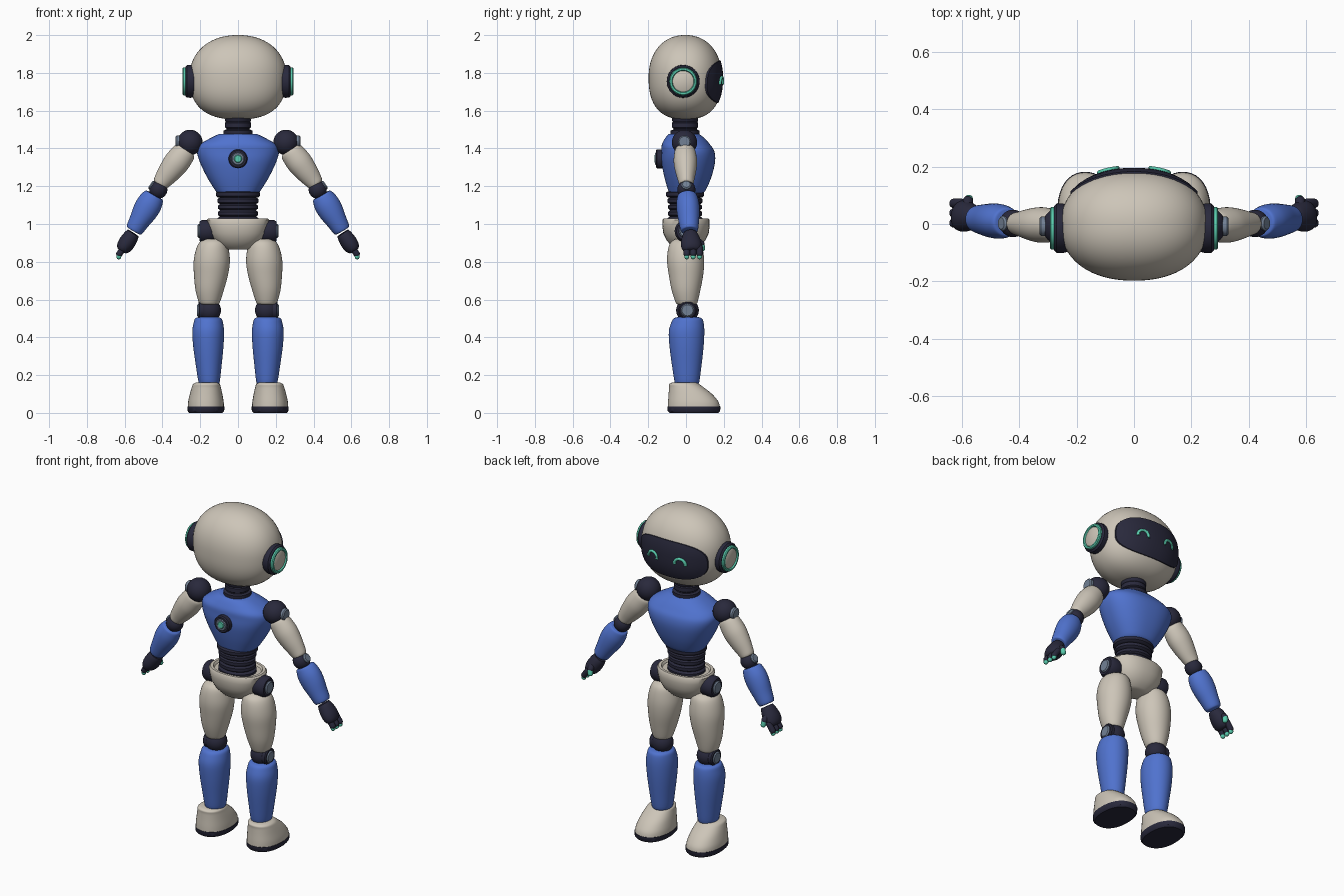
import bpy, bmesh, math
from mathutils import Vector, Matrix

cube = bpy.data.objects.get("Cube")
if cube:
    bpy.data.objects.remove(cube)


def material(name, rgb):
    m = bpy.data.materials.new(name)
    m.use_nodes = True
    m.diffuse_color = (*rgb, 1)
    m.node_tree.nodes["Principled BSDF"].inputs["Base Color"].default_value = (*rgb, 1)
    return m


LIGHT = material("warm_white", (0.61, 0.56, 0.48))
BLUE = material("blue", (0.08, 0.17, 0.62))
DARK = material("dark_navy", (0.022, 0.022, 0.045))
TEAL = material("teal", (0.10, 0.60, 0.42))
STEEL = material("steel_grey", (0.17, 0.22, 0.30))


def finish(name, bm, mat, mirror=False):
    bmesh.ops.recalc_face_normals(bm, faces=bm.faces)
    me = bpy.data.meshes.new(name)
    bm.to_mesh(me)
    bm.free()
    me.materials.append(mat)
    ob = bpy.data.objects.new(name, me)
    bpy.context.collection.objects.link(ob)
    bpy.ops.object.select_all(action='DESELECT')
    ob.select_set(True)
    bpy.context.view_layer.objects.active = ob
    bpy.ops.object.shade_smooth_by_angle(angle=math.radians(40))
    if mirror:
        ob.modifiers.new("Mirror", 'MIRROR').use_mirror_merge = False
    return ob


def refine(rows, k=4):
    """Catmull-Rom subdivision of a list of section rows."""
    out = []
    for i in range(len(rows) - 1):
        a, b, c, d = (rows[max(i - 1, 0)], rows[i], rows[i + 1], rows[min(i + 2, len(rows) - 1)])
        for j in range(k):
            t = j / k
            out.append([0.5 * (2 * q + (r - p) * t + (2 * p - 5 * q + 4 * r - s) * t * t
                               + (3 * q - p - 3 * r + s) * t ** 3) for p, q, r, s in zip(a, b, c, d)])
    return out + [rows[-1]]


def loft(name, rows, mat, origin=(0, 0, 0), axis=None, n=2.0, mirror=False, smooth=False, seg=40):
    """Skin superellipse sections; a row is (height, rx[, ry[, cx, cy]])."""
    full = []
    for r in rows:
        r = list(r)
        if len(r) == 2:
            r.append(r[1])
        full.append(r + [0] * (5 - len(r)))
    if smooth:
        full = refine(full)
    rot = Vector(axis).to_track_quat('Z', 'Y').to_matrix().to_4x4() if axis else Matrix()
    mtx = Matrix.Translation(origin) @ rot
    bm = bmesh.new()
    rings = []
    for h, rx, ry, cx, cy in full:
        ring = []
        for i in range(seg):
            a = 2 * math.pi * i / seg
            c, s = math.cos(a), math.sin(a)
            k = (abs(c) ** n + abs(s) ** n) ** (-1 / n)
            ring.append(bm.verts.new(mtx @ Vector((cx + rx * c * k, cy + ry * s * k, h))))
        rings.append(ring)
    for a, b in zip(rings, rings[1:]):
        for i in range(seg):
            j = (i + 1) % seg
            bm.faces.new((a[i], a[j], b[j], b[i]))
    bm.faces.new(rings[0])
    bm.faces.new(rings[-1])
    return finish(name, bm, mat, mirror)


def capsule(name, p0, p1, r, mat, seg=24, mirror=True):
    p0, p1 = Vector(p0), Vector(p1)
    d = p1 - p0
    angles = [math.radians(-86 + 172 * i / 15) for i in range(16)]
    rows = [(r * math.sin(a) + (d.length if a > 0 else 0), r * math.cos(a)) for a in angles]
    return loft(name, rows, mat, p0, d if d.length > 0 else None, mirror=mirror, seg=seg)


def disc(name, origin, axis, depth, r, mat, mirror=True):
    b = 0.006
    return loft(name, [(0, r), (depth - b, r), (depth, r - b)], mat, origin, axis, mirror=mirror)


# Head: a squarish ellipsoid with a flattened base
HZ, HH, HX, HY, HN, HC = 1.777, 0.2235, 0.257, 0.194, 2.2, -0.004


def head_scale(z):
    t = (z - HZ) / HH
    p = 2.15 if t > 0 else 2.5
    return max(0, 1 - abs(t) ** p) ** (1 / p)


rows = []
for i in range(33):
    z = HZ + HH * math.sin(math.radians(-80 + 168 * i / 32))
    s = head_scale(z)
    rows.append((z, HX * s, HY * s, 0, HC))
loft("head", rows, LIGHT, n=HN, seg=64)


# Visor: rounded patch following the head, slightly proud of it
def face_y(x, z, grow):
    v = head_scale(z) ** HN - abs(x / (HX + grow)) ** HN
    return HC + (HY + grow) * max(v, 0) ** (1 / HN)


bm = bmesh.new()
rings, seg = [], 64
for f, grow in [(0.02, .006)] + [(k / 8, .006) for k in range(1, 9)] + [(1.0, -.012)]:
    ring = []
    for i in range(seg):
        a = 2 * math.pi * i / seg
        c, s = math.cos(a), math.sin(a)
        k = f * (abs(c) ** 2.8 + abs(s) ** 2.8) ** (-1 / 2.8)
        x, z = 0.222 * c * k, 1.753 + 0.112 * s * k
        ring.append(bm.verts.new((x, face_y(x, z, grow), z)))
    rings.append(ring)
for a, b in zip(rings, rings[1:]):
    for i in range(seg):
        bm.faces.new((a[i], a[(i + 1) % seg], b[(i + 1) % seg], b[i]))
bm.faces.new(rings[0])
finish("visor", bm, DARK)

# Eyes: arched tubes lying on the visor
bm = bmesh.new()
rings = []
for i in range(17):
    a = math.radians(-10 + 200 * i / 16)
    ring = []
    for j in range(10):
        b = 2 * math.pi * j / 10
        r = 0.032 + 0.008 * math.cos(b)
        x, z = 0.09 + r * math.cos(a), 1.745 + r * math.sin(a)
        ring.append(bm.verts.new((x, face_y(x, z, .008) + 0.008 * math.sin(b), z)))
    rings.append(ring)
for a, b in zip(rings, rings[1:]):
    for j in range(10):
        bm.faces.new((a[j], a[(j + 1) % 10], b[(j + 1) % 10], b[j]))
bm.faces.new(rings[0])
bm.faces.new(rings[-1])
finish("eyes", bm, TEAL, True)

# Ear pods
EAR, OUT = (0.225, -0.015, 1.755), (1, 0, 0)
loft("ear_pods", [(0, .08), (.025, .087), (.045, .086), (.054, .077)], DARK, EAR, OUT, mirror=True)
loft("ear_rings", [(.04, .074), (.064, .074), (.069, .069), (.069, .06), (.058, .055)],
     TEAL, EAR, OUT, mirror=True)
loft("ear_caps", [(.04, .056), (.062, .056), (.066, .05)], LIGHT, EAR, OUT, mirror=True)

# Neck and waist: ribbed flexible columns
loft("neck", [(1.46, .076), (1.495, .076), (1.5, .062), (1.506, .062), (1.511, .069), (1.535, .069),
              (1.54, .064), (1.546, .069), (1.58, .069)], DARK, (0, -.005, 0))
rows = [(0.99, .1, .085)]
for i in range(5):
    z, r = 1.005 + i * 0.034, (.110, .106, .105, .109, .117)[i]
    rows += [(z, r - .01, r - .026), (z + .008, r, r - .016), (z + .025, r, r - .016), (z + .032, r - .01, r - .026)]
loft("waist", rows, DARK, (0, -.005, 0))

# Torso shell and the round light on it
loft("chest", [(1.163, .108, .088), (1.18, .122, .1, 0, .005), (1.25, .165, .125, 0, .01),
               (1.33, .203, .142, 0, .012), (1.385, .217, .14, 0, .01), (1.42, .203, .128, 0, 0),
               (1.45, .155, .108, 0, -.005), (1.47, .115, .088, 0, -.01), (1.477, .1, .078, 0, -.01)],
     BLUE, n=2.4, smooth=True, seg=56)
BTN, BACK = (0, -.11, 1.345), (0, -1, 0)
disc("light_housing", BTN, BACK, .05, .05, DARK, False)
disc("light_bezel", BTN, BACK, .054, .036, STEEL, False)
disc("light_lens", BTN, BACK, .058, .023, TEAL, False)

# Pelvis bowl and hip joints
loft("pelvis", [(.864, .06, .045), (.872, .085, .065), (.91, .125, .1), (.95, .15, .12),
                (.99, .16, .125), (1.02, .165, .125), (1.03, .158, .119), (1.03, .142, .105),
                (1.018, .134, .098)], LIGHT, n=2.3)
loft("hip_joints", [(0, .05), (.02, .06), (.07, .06), (.085, .05)], DARK, (.12, 0, .962), OUT, mirror=True)
disc("hip_bolts", (.19, 0, .962), OUT, .024, .037, STEEL)

# Legs
loft("thighs", [(.575, .046, .048, .152, .003), (.586, .056, .058, .152, .003), (.65, .075, .076, .15, 0),
                (.73, .09, .091, .143, 0), (.8, .096, .098, .139, -.002), (.86, .088, .093, .136, -.003),
                (.9, .074, .08, .132, -.003), (.92, .05, .055, .13, -.003)], LIGHT, mirror=True, smooth=True)
capsule("knee_joints", (.15, .008, .543), (.15, .008, .543), .06, DARK, 32)
disc("knee_hubs", (.14, .008, .543), OUT, .07, .048, DARK)
disc("knee_bolts", (.19, .008, .543), OUT, .026, .035, STEEL)
loft("shins", [(.153, .046, .055, .153, .005), (.163, .056, .065, .153, .005), (.25, .068, .078, .155, .004),
               (.35, .08, .09, .157, .003), (.43, .084, .094, .158, .003), (.48, .077, .085, .157, .008),
               (.5, .069, .074, .157, .01), (.507, .052, .056, .157, .01)], BLUE, mirror=True, smooth=True)
loft("feet", [(.03, .096, .138, .17, .042), (.06, .094, .133, .17, .038), (.1, .086, .115, .169, .023),
              (.135, .077, .092, .168, .002), (.152, .071, .08, .167, -.01), (.16, .058, .066, .167, -.01)],
     LIGHT, n=2.25, mirror=True, smooth=True)
loft("soles", [(0, .088, .13, .17, .042), (.01, .097, .139, .17, .042), (.033, .098, .14, .17, .042)],
     DARK, n=2.25, mirror=True)

# Arms, hanging outward and down
capsule("shoulder_joints", (.254, -.008, 1.432), (.254, -.008, 1.432), .067, DARK, 32)
disc("shoulder_bolts", (.27, -.008, 1.435), OUT, .06, .034, STEEL)
loft("upper_arms", [(0, .045), (.015, .055, .06), (.08, .062, .068), (.14, .056, .062), (.2, .044, .05),
                    (.23, .038, .041), (.238, .03, .032)],
     LIGHT, (.272, -.006, 1.395), (.15, .008, -.195), mirror=True, smooth=True)
ELBOW, SIDE = Vector((.422, .002, 1.182)), Vector((.83, 0, .56))
capsule("elbow_joints", ELBOW, ELBOW, .048, DARK, 32)
disc("elbow_bolts", ELBOW + SIDE * .03, SIDE, .021, .026, STEEL)
loft("forearms", [(0, .045), (.008, .052, .056), (.05, .06, .067), (.1, .06, .066), (.16, .054, .055),
                  (.212, .046, .046), (.22, .036, .036)],
     BLUE, (.442, .006, 1.153), (.108, .012, -.185), mirror=True, smooth=True)

# Hands with teal-tipped digits
loft("hands", [(0, .034), (.02, .044, .04), (.06, .054, .044), (.09, .053, .04), (.108, .044, .03),
               (.114, .03, .018)], DARK, (.555, .022, .952), (.068, .01, -.105), mirror=True, smooth=True)
for label, y in (("first", .072), ("middle", .038), ("last", .004)):
    capsule(label + "_fingers", (.605, y, .875), (.628, y, .842), .017, DARK, 16)
    capsule(label + "_fingertips", (.628, y, .838), (.631, y, .826), .013, TEAL, 16)
capsule("thumbs", (.582, .055, .915), (.58, .08, .895), .018, DARK, 16)
capsule("thumb_tips", (.58, .083, .892), (.577, .087, .87), .015, TEAL, 16)
